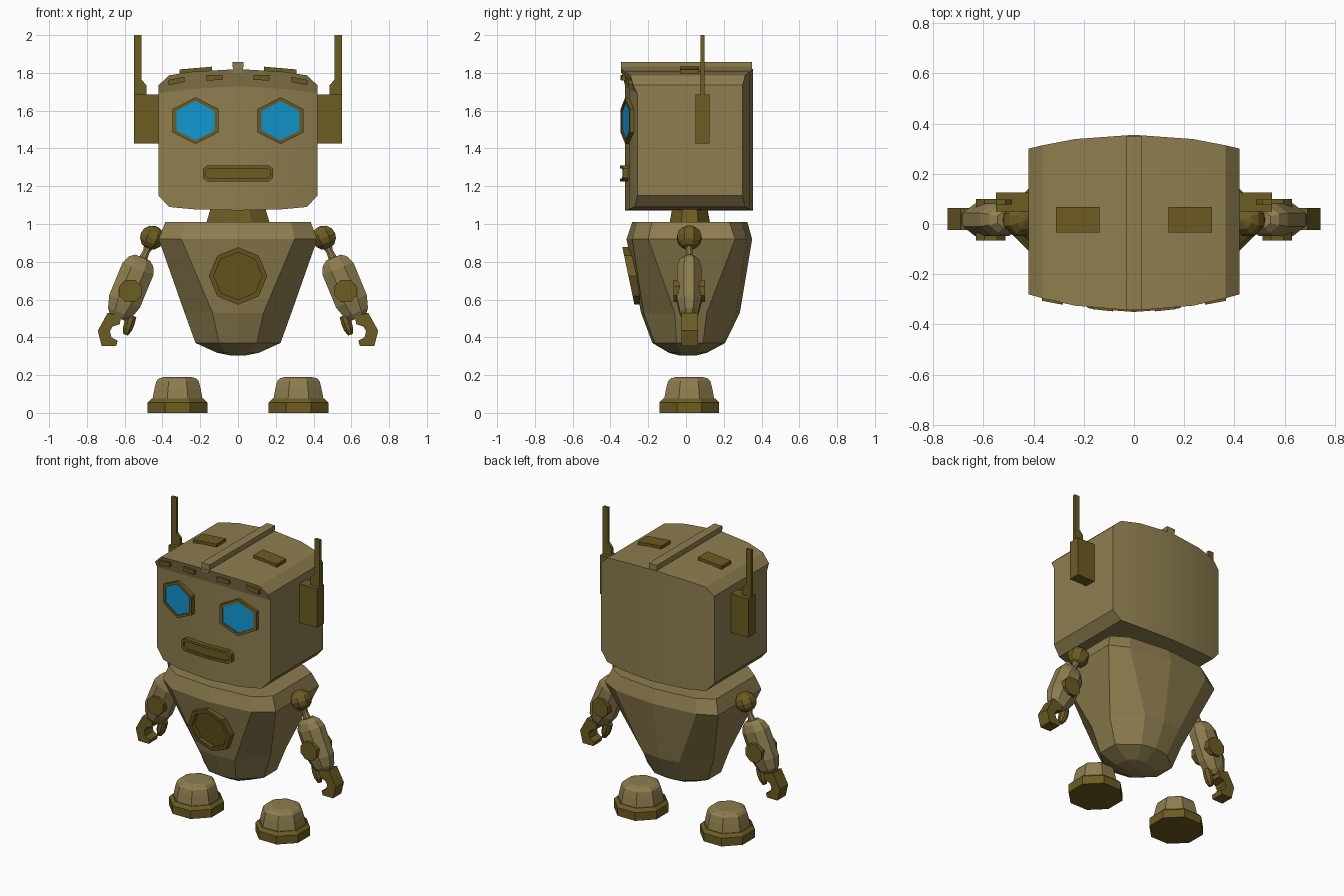
import bpy, bmesh, math
from mathutils import Vector

if "Cube" in bpy.data.objects:
    bpy.data.objects.remove(bpy.data.objects["Cube"])


def material(name, rgb):
    m = bpy.data.materials.new(name)
    m.diffuse_color = (*rgb, 1)
    m.use_nodes = True
    m.node_tree.nodes["Principled BSDF"].inputs["Base Color"].default_value = m.diffuse_color
    return m


TAN = material("tan_shell", (0.270, 0.208, 0.078))
OLIVE = material("dark_olive", (0.150, 0.106, 0.016))
BLUE = material("eye_blue", (0.006, 0.310, 0.640))
YC = 0.017  # depth of the limb centre line


def loft(name, rings, mat, cap=None, smooth=False):
    """Skin a list of equal-length point rings; the last cap may have its own colour."""
    bm = bmesh.new()
    loops = [[bm.verts.new(p) for p in ring] for ring in rings]
    n = len(rings[0])
    for a, b in zip(loops, loops[1:]):
        for i in range(n):
            j = (i + 1) % n
            bm.faces.new((a[i], a[j], b[j], b[i]))
    bm.faces.new(loops[0][::-1])
    end = bm.faces.new(loops[-1])
    end.material_index = 1 if cap else 0
    bmesh.ops.recalc_face_normals(bm, faces=bm.faces[:])
    me = bpy.data.meshes.new(name)
    bm.to_mesh(me)
    bm.free()
    me.materials.append(mat)
    if cap:
        me.materials.append(cap)
    ob = bpy.data.objects.new(name, me)
    bpy.context.collection.objects.link(ob)
    if smooth:
        bpy.ops.object.select_all(action='DESELECT')
        ob.select_set(True)
        bpy.context.view_layer.objects.active = ob
        bpy.ops.object.shade_smooth_by_angle(angle=math.radians(12))
    return ob


def tube(name, a, b, profile, mat, n=8):
    """Rings along a-b (axis in the xz plane); profile = (distance, width, depth)."""
    a, b = Vector(a), Vector(b)
    d = (b - a).normalized()
    p, q = Vector((d.z, 0, -d.x)), Vector((0, 1, 0))
    k = 1 / math.cos(math.pi / n)
    rings = []
    for t, w, h in profile:
        angs = [(i + 0.5) * 2 * math.pi / n for i in range(n)]
        rings.append([a + d * t + p * (w * k * math.cos(g)) + q * (h * k * math.sin(g)) for g in angs])
    return loft(name, rings, mat)


def prism(name, pts, y0, y1, mat):
    return loft(name, [[(x, y, z) for x, z in pts] for y in (y0, y1)], mat)


def rect(x0, x1, z0, z1):
    return [(x0, z0), (x1, z0), (x1, z1), (x0, z1)]


def panel(name, pts, surf, out, rim, recess, mat, cap=None):
    """Rimmed plate lying on the surface y = surf(x, z), with a recessed centre."""
    xs, zs = [p[0] for p in pts], [p[1] for p in pts]
    cx, cz = (min(xs) + max(xs)) / 2, (min(zs) + max(zs)) / 2
    fx, fz = 1 - rim / (max(xs) - cx), 1 - rim / (max(zs) - cz)
    inner = [(cx + (x - cx) * fx, cz + (z - cz) * fz) for x, z in pts]
    rings = [[(x, surf(x, z) + o, z) for x, z in ps]
             for ps, o in ((pts, 0.03), (pts, -out), (inner, -out), (inner, recess - out))]
    return loft(name, rings, mat, cap)


# Head: columns of (x, bottom, brow, top, roof front, back)
half = [(0.42, 1.15, 1.69, 1.735, -0.28, 0.30), (0.365, 1.09, 1.70, 1.787, -0.295, 0.313),
        (0.235, 1.078, 1.715, 1.807, -0.325, 0.338), (0, 1.072, 1.73, 1.82, -0.345, 0.355)]
columns = [(-c[0], *c[1:]) for c in half] + half[-2::-1]
loft("head", [[(x, f + 0.023, lo), (x, f + 0.023, br), (x, f, hi), (x, b, hi), (x, b, lo)]
              for x, lo, br, hi, f, b in columns], TAN, smooth=True)
prism("head_ridge", [(-0.02, 1.80), (0.02, 1.80), (0.03, 1.835), (0.03, 1.857), (-0.03, 1.857), (-0.03, 1.835)],
      -0.343, 0.35, TAN)


def face_y(x, z):
    return -0.322 + 0.045 * (abs(x) / 0.36) ** 1.6


# Mouth
upper = [(0.185, 0.025), (0.16, 0.043), (0, 0.043), (-0.16, 0.043), (-0.185, 0.025)]
mouth = [(x, 1.268 + z) for x, z in upper] + [(x, 1.268 - z) for x, z in upper[::-1]]
panel("mouth", mouth, face_y, 0.028, 0.016, 0.013, OLIVE)

# Chest port
octagon = [(0.155 * math.sin(i * math.pi / 4), 0.725 + 0.152 * math.cos(i * math.pi / 4)) for i in range(8)]
panel("chest_port", octagon, lambda x, z: -0.275 - (z - 0.725) * 0.21, 0.03, 0.027, 0.027, OLIVE)

# Torso: (z, front, corner x, corner front, side x, side front, side back, corner back, back)
torso = []
for z, f, cx, cf, sx, sf, sb, cb, b in [
        (1.01, -0.285, 0.28, -0.262, 0.385, -0.18, 0.23, 0.295, 0.325),
        (0.92, -0.315, 0.30, -0.285, 0.42, -0.20, 0.26, 0.32, 0.35),
        (0.53, -0.238, 0.135, -0.225, 0.283, -0.06, 0.11, 0.265, 0.285),
        (0.37, -0.178, 0.10, -0.165, 0.225, -0.05, 0.09, 0.19, 0.207),
        (0.318, -0.09, 0.06, -0.085, 0.11, -0.03, 0.06, 0.10, 0.11),
        (0.303, -0.03, 0.02, -0.028, 0.035, -0.01, 0.03, 0.048, 0.05)]:
    right = [(cx, cf), (sx, sf), (sx, sb), (cx, cb)]
    plan = [(0, f)] + right + [(0, b)] + [(-x, y) for x, y in right[::-1]]
    torso.append([(x, y, z) for x, y in plan])
loft("torso", torso, TAN)

# Neck
tube("neck", (0, 0.02, 0.99), (0, 0.02, 1.1), [(0, 0.172, 0.11), (0.11, 0.14, 0.09)], OLIVE)

for s, side in ((-1, "left"), (1, "right")):
    def mir(pts):
        return [(s * x, z) for x, z in pts]

    def name(part):
        return side + "_" + part

    # Eye: hexagonal frame with a blue lens
    hexagon = [(0.225 + 0.14 * math.sin(i * math.pi / 3), 1.547 + 0.124 * math.cos(i * math.pi / 3))
               for i in range(6)]
    panel(name("eye"), mir(hexagon), lambda x, z: -0.30 + (abs(x) - 0.225) * 0.2,
          0.022, 0.02, 0.007, OLIVE, BLUE)

    # Brow studs
    for part, c, z, tilt in (("inner_brow_stud", 0.125, 1.775, -0.02), ("outer_brow_stud", 0.325, 1.757, -0.2)):
        pts = [(c + dx, z + dz + dx * tilt) for dx, dz in rect(-0.042, 0.042, -0.014, 0.014)]
        loft(name(part), [[(s * x, face_y(x, z) - o, z) for x, z in pts] for o in (-0.02, 0.03)], OLIVE)

    # Roof plate
    prism(name("roof_plate"), mir([(0.137, 1.80), (0.137, 1.833), (0.31, 1.818), (0.31, 1.785)]),
          -0.033, 0.068, OLIVE)

    # Ear block and antenna
    prism(name("ear"), mir(rect(0.41, 0.55, 1.425, 1.685)), 0.05, 0.125, OLIVE)
    prism(name("antenna"), mir([(0.485, 1.68), (0.485, 1.735), (0.512, 1.765), (0.512, 2.0),
                                (0.55, 2.0), (0.55, 1.68)]), 0.077, 0.097, OLIVE)

    # Shoulder ball
    ball = [(-0.064 * math.cos(t), 0.064 * math.sin(t), 0.064 * math.sin(t))
            for t in (0.12, 0.6, 1.1, 1.571, 2.04, 2.54, 3.02)]
    tube(name("shoulder"), (s * 0.455, YC, 0.928), (s * 0.48, YC, 0.87), ball, OLIVE)

    # Arm
    tube(name("upper_arm"), (s * 0.465, YC, 0.90), (s * 0.51, YC, 0.80),
         [(0, 0.03, 0.025), (0.05, 0.018, 0.016), (0.11, 0.025, 0.022)], TAN)
    tube(name("forearm"), (s * 0.505, YC, 0.822), (s * 0.64, YC, 0.495),
         [(0, 0.042, 0.032), (0.022, 0.07, 0.052), (0.065, 0.088, 0.064), (0.25, 0.088, 0.064),
          (0.315, 0.068, 0.05), (0.345, 0.045, 0.032)], TAN)
    disc = [(0.57 + 0.064 * math.cos((i + 0.5) * math.pi / 4), 0.645 + 0.064 * math.sin((i + 0.5) * math.pi / 4))
            for i in range(8)]
    prism(name("elbow_disc"), mir(disc), -0.066, 0.10, OLIVE)

    # Claw hand
    prism(name("claw"), mir([(0.62, 0.51), (0.69, 0.53), (0.742, 0.435), (0.722, 0.355), (0.645, 0.355),
                             (0.637, 0.383), (0.67, 0.40), (0.678, 0.432), (0.665, 0.457), (0.625, 0.47)]),
          -0.024, 0.063, OLIVE)
    tube(name("thumb"), (s * 0.562, YC, 0.515), (s * 0.596, YC, 0.41),
         [(0, 0.025, 0.025), (0.04, 0.028, 0.028), (0.075, 0.025, 0.025), (0.107, 0.013, 0.013)], OLIVE)

    # Foot
    def foot(part, prof, mat):
        tube(name(part), (s * 0.32, YC, 0), (s * 0.32, YC, 1), [(z, r, r) for z, r in prof], mat)

    foot("foot_sole", [(0, 0.158), (0.055, 0.158), (0.075, 0.138)], OLIVE)
    foot("foot_dome", [(0.07, 0.133), (0.13, 0.122), (0.168, 0.112), (0.183, 0.098), (0.19, 0.07)], TAN)
